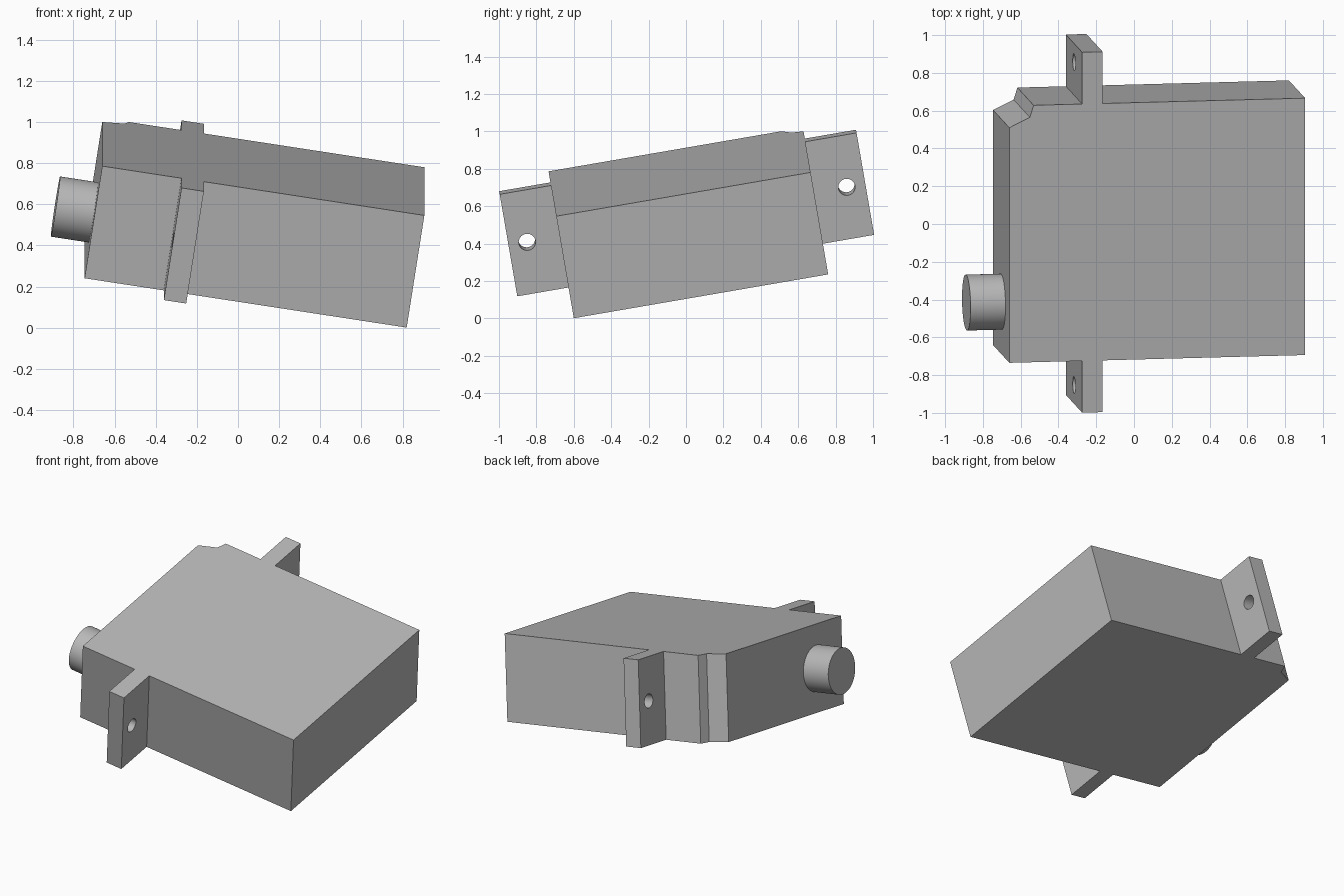
import bpy
import bmesh
from math import radians
from mathutils import Matrix, Vector

cube = bpy.data.objects.get("Cube")
if cube:
    bpy.data.objects.remove(cube, do_unlink=True)

# Sizes in the tilted frame of the servo: origin at a top corner of the case
LENGTH, WIDTH, HEIGHT = 1.585, 1.38, 0.56
TAB_START, TAB_END, TAB_REACH = 0.39, 0.50, 0.278
HOLE_OFFSET, HOLE_RADIUS = 0.177, 0.045
SHAFT_RADIUS, SHAFT_LENGTH, SHAFT_Y = 0.148, 0.187, 0.281
MID_Z = -HEIGHT / 2

tilt = (Matrix.Translation((-0.66, -0.735, 0.786))
        @ Matrix.Rotation(radians(9.77), 4, 'X')
        @ Matrix.Rotation(radians(8.83), 4, 'Y'))

# Grey plastic
grey = bpy.data.materials.new("grey_plastic")
grey.use_nodes = True
colour = (0.48, 0.48, 0.48, 1.0)
grey.diffuse_color = colour
grey.node_tree.nodes["Principled BSDF"].inputs["Base Color"].default_value = colour


def make_object(name, bm):
    bmesh.ops.recalc_face_normals(bm, faces=bm.faces)
    mesh = bpy.data.meshes.new(name)
    bm.to_mesh(mesh)
    bm.free()
    mesh.materials.append(grey)
    obj = bpy.data.objects.new(name, mesh)
    bpy.context.collection.objects.link(obj)
    obj.matrix_world = tilt
    return obj


def prism(name, outline):
    """Extrude a plan outline downward through the full case height."""
    bm = bmesh.new()
    face = bm.faces.new([bm.verts.new((x, y, 0)) for x, y in outline])
    extruded = bmesh.ops.extrude_face_region(bm, geom=[face])["geom"]
    verts = [g for g in extruded if isinstance(g, bmesh.types.BMVert)]
    bmesh.ops.translate(bm, verts=verts, vec=Vector((0, 0, -HEIGHT)))
    return make_object(name, bm)


def rod(name, radius, x0, x1, y, segments):
    """Cylinder lying along the length of the case at mid height."""
    bm = bmesh.new()
    place = (Matrix.Translation(((x0 + x1) / 2, y, MID_Z))
             @ Matrix.Rotation(radians(90), 4, 'Y'))
    bmesh.ops.create_cone(bm, cap_ends=True, segments=segments, radius1=radius,
                          radius2=radius, depth=x1 - x0, matrix=place)
    return make_object(name, bm)


def activate(obj):
    bpy.ops.object.select_all(action='DESELECT')
    obj.select_set(True)
    bpy.context.view_layer.objects.active = obj


def smooth(obj):
    activate(obj)
    bpy.ops.object.shade_smooth_by_angle(angle=radians(30))


# Case with a stepped chamfer at one back corner
prism("case", [(0, 0), (LENGTH, 0), (LENGTH, WIDTH), (0.13, WIDTH),
               (0.11, 1.316), (0, 1.263)])

# Mounting tabs with screw holes
for name, edge, side in (("front_mount_tab", 0, -1), ("back_mount_tab", WIDTH, 1)):
    tip = edge + side * TAB_REACH
    tab = prism(name, [(TAB_START, edge), (TAB_END, edge),
                       (TAB_END, tip), (TAB_START, tip)])
    cutter = rod("hole_cutter", HOLE_RADIUS, TAB_START - 0.1, TAB_END + 0.1,
                 edge + side * HOLE_OFFSET, 32)
    cutter.hide_render = True
    hole = tab.modifiers.new("screw_hole", 'BOOLEAN')
    hole.operation = 'DIFFERENCE'
    hole.solver = 'EXACT'
    hole.object = cutter
    activate(tab)
    bpy.ops.object.modifier_apply(modifier=hole.name)
    bpy.data.objects.remove(cutter, do_unlink=True)
    smooth(tab)

# Output shaft, set slightly into the case
smooth(rod("output_shaft", SHAFT_RADIUS, -SHAFT_LENGTH, 0.01, SHAFT_Y, 64))
